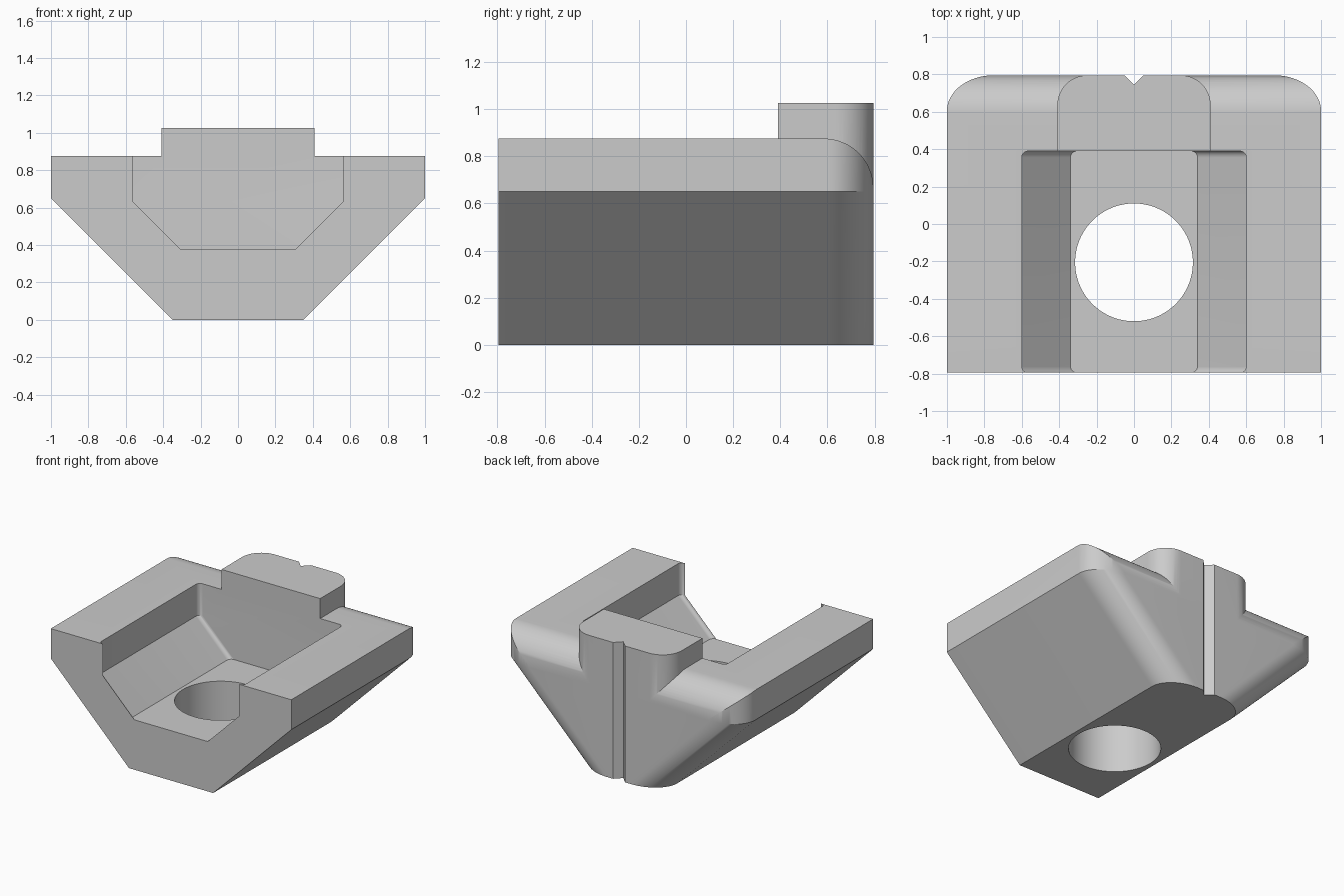
import bpy, bmesh
from math import sin, cos, pi, radians

old = bpy.data.objects.get("Cube")
if old:
    bpy.data.objects.remove(old, do_unlink=True)

BACK = 0.795
STEPS = 16

grey = bpy.data.materials.new("plain grey")
grey.use_nodes = True
grey.diffuse_color = (0.6, 0.6, 0.6, 1)
grey.node_tree.nodes["Principled BSDF"].inputs["Base Color"].default_value = (0.6, 0.6, 0.6, 1)


def loft(name, rings):
    """Solid skinned through rings of equal point count."""
    bm = bmesh.new()
    loops = [[bm.verts.new(p) for p in ring] for ring in rings]
    n = len(loops[0])
    for a, b in zip(loops, loops[1:]):
        for i in range(n):
            j = (i + 1) % n
            bm.faces.new((a[i], a[j], b[j], b[i]))
    bm.faces.new(loops[0][::-1])
    bm.faces.new(loops[-1])
    bmesh.ops.recalc_face_normals(bm, faces=bm.faces)
    mesh = bpy.data.meshes.new(name)
    bm.to_mesh(mesh)
    bm.free()
    mesh.materials.append(grey)
    obj = bpy.data.objects.new(name, mesh)
    bpy.context.collection.objects.link(obj)
    return obj


def plan(half, z, y0, y1, rx, ry, lip=0):
    """Plan outline with rounded back corners; lip adds a flared open front."""
    arc = [(half - rx + rx * cos(t), y1 - ry + ry * sin(t))
           for t in (i * pi / 2 / STEPS for i in range(STEPS + 1))]
    if lip:
        front = [(x, y0 + y1 - y) for x, y in arc[:0:-1]]
        front = [(half - rx, y0 - lip)] + front
    else:
        front = [(half, y0)]
    side = front + arc
    return [(x, y, z) for x, y in side] + [(-x, y, z) for x, y in side[::-1]]


def combine(target, tool, operation):
    """Apply a boolean and remove the tool."""
    tool.hide_render = True
    mod = target.modifiers.new("combine", "BOOLEAN")
    mod.object, mod.operation, mod.solver = tool, operation, "EXACT"
    bpy.context.view_layer.objects.active = target
    bpy.ops.object.modifier_apply(modifier=mod.name)
    bpy.data.objects.remove(tool, do_unlink=True)


# Wedge-sided body with rounded back corners
body = loft("body", [plan(w, z, -BACK, BACK, 0.25, 0.19)
                     for w, z in ((0.35, 0), (1, 0.65), (1, 0.875))])

# Rounded top back edge
r = 0.21
edge = [(BACK - r + r * sin(t), 0.875 - r + r * cos(t))
        for t in (i * pi / 2 / STEPS for i in range(STEPS + 1))]
edge += [(1, 0.875 - r), (1, 1.1), (BACK - r, 1.1)]
combine(body, loft("edge_cutter", [[(x, y, z) for y, z in edge] for x in (-1.2, 1.2)]), "DIFFERENCE")

# Raised back tab
tab = loft("back_tab", [plan(0.41, z, 0.3, BACK, 0.16, 0.16) for z in (0.5, 1.025)])
combine(body, tab, "UNION")

# Open-fronted pocket with sloped lower walls
pocket = loft("pocket_cutter", [plan(w, z, -BACK, 0.39, 0.035, 0.035, 0.1)
                                for w, z in ((0.34, 0.375), (0.6, 0.635), (0.6, 1.3))])
combine(body, pocket, "DIFFERENCE")

# Round hole through the floor
hole = loft("hole_cutter", [[(0.315 * cos(t), -0.205 + 0.315 * sin(t), z)
                             for t in (i * 2 * pi / 72 for i in range(72))] for z in (-0.1, 0.5)])
combine(body, hole, "DIFFERENCE")

# Vertical notch down the back
notch = loft("notch_cutter", [[(0, BACK - 0.05, z), (0.1, BACK + 0.05, z), (-0.1, BACK + 0.05, z)]
                              for z in (-0.1, 1.2)])
combine(body, notch, "DIFFERENCE")

# Smooth curves, crisp edges
bpy.ops.object.select_all(action="DESELECT")
body.select_set(True)
bpy.context.view_layer.objects.active = body
bpy.ops.object.shade_smooth_by_angle(angle=radians(25))
